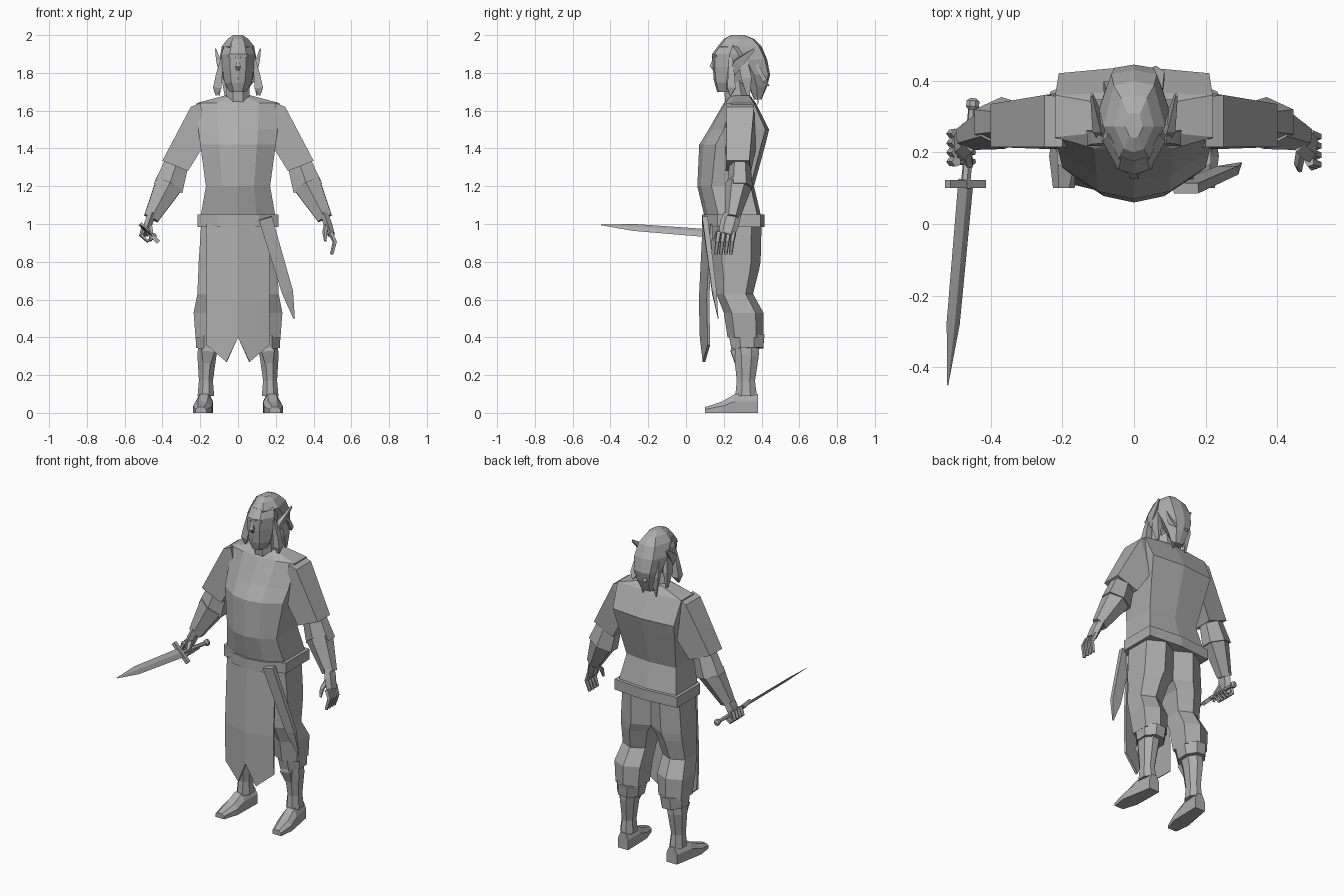
import bpy, bmesh
from math import cos, sin, pi
from mathutils import Vector

default_cube = bpy.data.objects.get("Cube")
if default_cube:
    bpy.data.objects.remove(default_cube, do_unlink=True)

shade = 0.42
grey = bpy.data.materials.new("plain grey")
grey.use_nodes = True
grey.diffuse_color = (shade, shade, shade, 1)
grey.node_tree.nodes["Principled BSDF"].inputs["Base Color"].default_value = grey.diffuse_color


def finish(name, bm):
    bmesh.ops.recalc_face_normals(bm, faces=bm.faces)
    mesh = bpy.data.meshes.new(name)
    bm.to_mesh(mesh)
    bm.free()
    mesh.materials.append(grey)
    part = bpy.data.objects.new(name, mesh)
    bpy.context.collection.objects.link(part)
    return part


def loft(name, rings):
    """Skin a list of equal-sized rings of points and cap both ends."""
    bm = bmesh.new()
    rows = [[bm.verts.new(point) for point in ring] for ring in rings]
    count = len(rows[0])
    for lower, upper in zip(rows, rows[1:]):
        for i in range(count):
            j = (i + 1) % count
            bm.faces.new((lower[i], lower[j], upper[j], upper[i]))
    bm.faces.new(rows[0])
    bm.faces.new(rows[-1])
    return finish(name, bm)


def body(name, levels, cheek=.25, taper=1):
    """Symmetric trunk; each level gives height, half width, front and back."""
    rings = []
    for z, width, front, back in levels:
        depth = back - front
        half = [(width / 2, front + depth * .06), (width, front + depth * cheek),
                (width * taper, back - depth * .06)]
        outline = [(0, front)] + half + [(0, back)] + [(-x, y) for x, y in reversed(half)]
        rings.append([(x, y, z) for x, y in outline])
    return loft(name, rings)


def tube(name, stations, sides=8, depth=1, toward=(0, 1, 0), side=1, diamond=False):
    """Faceted limb through x, y, z, radius; depth scales the radius along toward."""
    centres = [Vector((x * side, y, z)) for x, y, z, radius in stations]
    shift, grow = (0, 1) if diamond else (pi / sides, 1 / cos(pi / sides))
    rings = []
    for i, centre in enumerate(centres):
        ahead = centres[min(i + 1, len(centres) - 1)]
        behind = centres[max(i - 1, 0)]
        travel = (ahead - behind).normalized()
        reach = Vector(toward)
        reach = (reach - travel * reach.dot(travel)).normalized()
        across = travel.cross(reach)
        radius = stations[i][-1] * grow
        angles = [2 * pi * k / sides + shift for k in range(sides)]
        rings.append([centre + (across * cos(a) + reach * depth * sin(a)) * radius
                      for a in angles])
    return loft(name, rings)


# Tunic and belt
body("tunic", [(1.03, .2, .1, .4), (1.2, .17, .06, .36), (1.42, .2, .07, .42),
               (1.5, .21, .12, .44), (1.64, .22, .2, .37), (1.68, .07, .23, .34)])
body("belt", [(z, .215, .085, .415) for z in (.985, 1.05)])

# Front cloth with a notched hem, bending back at its side edges
bm = bmesh.new()
columns = []
for x, hem in ((-.165, .36), (-.06, .27), (0, .4), (.06, .27), (.165, .36)):
    bend = abs(x) / 4
    columns.append([bm.verts.new((x, y + bend, z))
                    for y, z in ((.095, 1), (.075, .6), (.08, hem))])
for left, right in zip(columns, columns[1:]):
    for i in range(len(left) - 1):
        bm.faces.new((left[i], left[i + 1], right[i + 1], right[i]))
cloth = finish("front_cloth", bm)
thickness = cloth.modifiers.new("thickness", "SOLIDIFY")
thickness.thickness = .014
thickness.offset = 0

# Scabbard on the left hip
tube("scabbard", [(.145, .1, 1.03, .036), (.262, .15, .64, .03), (.297, .17, .5, .004)],
     sides=4, depth=.4)

# Neck, head and face
tube("neck", [(0, .275, 1.62, .065), (0, .255, 1.77, .058)])
body("head", [(1.7, .045, .165, .29), (1.75, .072, .15, .31), (1.83, .085, .14, .35),
              (1.9, .088, .138, .37), (1.95, .07, .175, .36)], cheek=.4, taper=.7)
tube("nose", [(0, .152, 1.88, .006), (0, .138, 1.835, .013), (0, .152, 1.815, .008)], sides=4)
tube("lips", [(-.025, .163, 1.77, .003), (0, .152, 1.77, .007), (.025, .163, 1.77, .003)],
     sides=4)

# Swept-back hair cap ending in uneven strands
body("hair", [(1.66, .04, .36, .4), (1.73, .065, .33, .43), (1.79, .085, .29, .445),
              (1.87, .098, .23, .43), (1.94, .086, .168, .4), (1.98, .055, .2, .36),
              (2, .025, .24, .31)], cheek=.45, taper=.65)
for i, x in enumerate((-.06, -.02, .03, .06)):
    lift = i % 2
    tail = .38 + lift * .06
    tube("hair_strand", [(x, .37, 1.85, .02), (x, (tail + .39) / 2, 1.76, .025),
                         (x, tail, 1.63 + lift / 10, .003)], sides=4, depth=.5)

for side, label in ((1, "left"), (-1, "right")):
    def limb(part, stations, **options):
        return tube(label + "_" + part, stations, side=side, **options)

    # Side locks, ears and brows
    limb("front_lock", [(.08, .235, 1.88, .01), (.1, .24, 1.79, .017),
                        (.11, .24, 1.72, .022), (.115, .235, 1.68, .004)], sides=4)
    limb("back_lock", [(.085, .3, 1.87, .012), (.1, .32, 1.77, .014), (.1, .33, 1.68, .004)],
         sides=4, depth=2)
    limb("ear", [(.085, .245, 1.8, .01), (.1, .275, 1.85, .012), (.118, .36, 1.925, .003)],
         sides=4, depth=2)
    limb("brow", [(.012, .146, 1.885, .006), (.05, .162, 1.89, .006)], sides=4)

    # Loose short sleeve, from the shoulder seam to an open hem
    seams = []
    for top_x, top_z, low_x, low_z, back in ((.2, 1.64, .15, 1.42, .355),
                                             (.25, 1.62, .19, 1.4, .36),
                                             (.4, 1.335, .265, 1.28, .335)):
        top, low = top_x * side, low_x * side
        seams.append([(top, .215, top_z), (top, back, top_z),
                      (low, back + .01, low_z), (low, .21, low_z)])
    loft(label + "_sleeve", seams)

    # Forearm and bracer
    limb("forearm", [(.315, .285, 1.35, .06), (.37, .285, 1.19, .08)], sides=6, depth=.75)
    limb("bracer", [(.365, .28, 1.21, .073), (.46, .245, 1.03, .04)], sides=6, depth=.85)

    # Baggy trouser leg with a fold at the knee, boxy with bevelled corners
    folds = []
    for z, inner, outer, front, back in ((1, 0, .195, .13, .4), (.8, 0, .208, .14, .395),
                                         (.75, .03, .21, .15, .385), (.63, .06, .215, .16, .355),
                                         (.53, .06, .235, .2, .41), (.4, .07, .225, .22, .41)):
        middle, bevel = (inner + outer) / 2, (back - front) * .2
        folds.append([(x * side, y, z) for x, y in (
            (inner, front + bevel), (middle, front), (outer, front + bevel),
            (outer, back - bevel), (middle, back), (inner, back - bevel))])
    loft(label + "_trouser_leg", folds)
    limb("trouser_cuff", [(.147, .322, .41, .078), (.152, .325, .34, .07)], depth=1.2)

    # Boot shaft and tongue
    limb("boot_shaft", [(.155, .315, .37, .055), (.165, .32, .3, .05),
                        (.17, .317, .17, .037), (.17, .318, .09, .044)], depth=1.3)
    limb("boot_tongue", [(.155, .245, .37, .004), (.158, .25, .33, .035),
                         (.165, .268, .26, .02)], sides=4, depth=.4)

    # Foot, flat on the ground and turned slightly outward
    arches = []
    for y, width, height in ((.38, .035, .1), (.26, .045, .1), (.19, .05, .06), (.1, .03, .03)):
        middle = .168 + (.38 - y) * .1
        half = [(width, 0), (width, height * .6), (width / 2, height)]
        arch = half + [(-x, z) for x, z in reversed(half)]
        arches.append([((middle + x) * side, y, z) for x, z in arch])
    loft(label + "_foot", arches)

    # Hand: open on the left, curled around the grip on the right
    limb("palm", [(.458, .245, 1.05, .02), (.475, .23, 1, .022), (.493, .215, .945, .019)],
         sides=6, depth=2)
    open_curl = [(.49, .955), (.513, .905), (.497, .84)]
    grip_curl = [(.495, .985), (.512, .94), (.48, .91), (.445, .935)]
    for finger in range(4):
        knuckles = []
        for joint, (x, z) in enumerate(open_curl if side > 0 else grip_curl):
            y = .252 - finger * .026 - joint * .008 * (side > 0)
            knuckles.append((x, y, z, .012 - joint * .002))
        limb("finger", knuckles, sides=5)
    limb("thumb", [(.468, .205, .99, .013), (.46, .168, .955, .011), (.463, .15, .91, .006)],
         sides=5)

# Sword held forward in the right hand, its edges slanting
pommel_end = Vector((-.45, .335, .935))
blade_tip = Vector((-.52, -.45, .995))
edge = Vector((1, 0, -1)).normalized()


def sword(part, stations, **options):
    """Each station gives a fraction from pommel to tip, and a radius."""
    path = [(*pommel_end.lerp(blade_tip, t), radius) for t, radius in stations]
    return tube("sword_" + part, path, toward=edge, **options)


sword("blade", [(.27, .0075), (.78, .0065), (1, .0005)], sides=4, depth=4, diamond=True)
sword("grip", [(0, .01), (.3, .012)], sides=6)
sword("pommel", [(-.02, .008), (-.01, .018), (.01, .018), (.025, .008)])
guard = pommel_end.lerp(blade_tip, .285)
tube("sword_guard", [(*(guard + edge * reach), .011) for reach in (-.07, .07)], sides=4)
